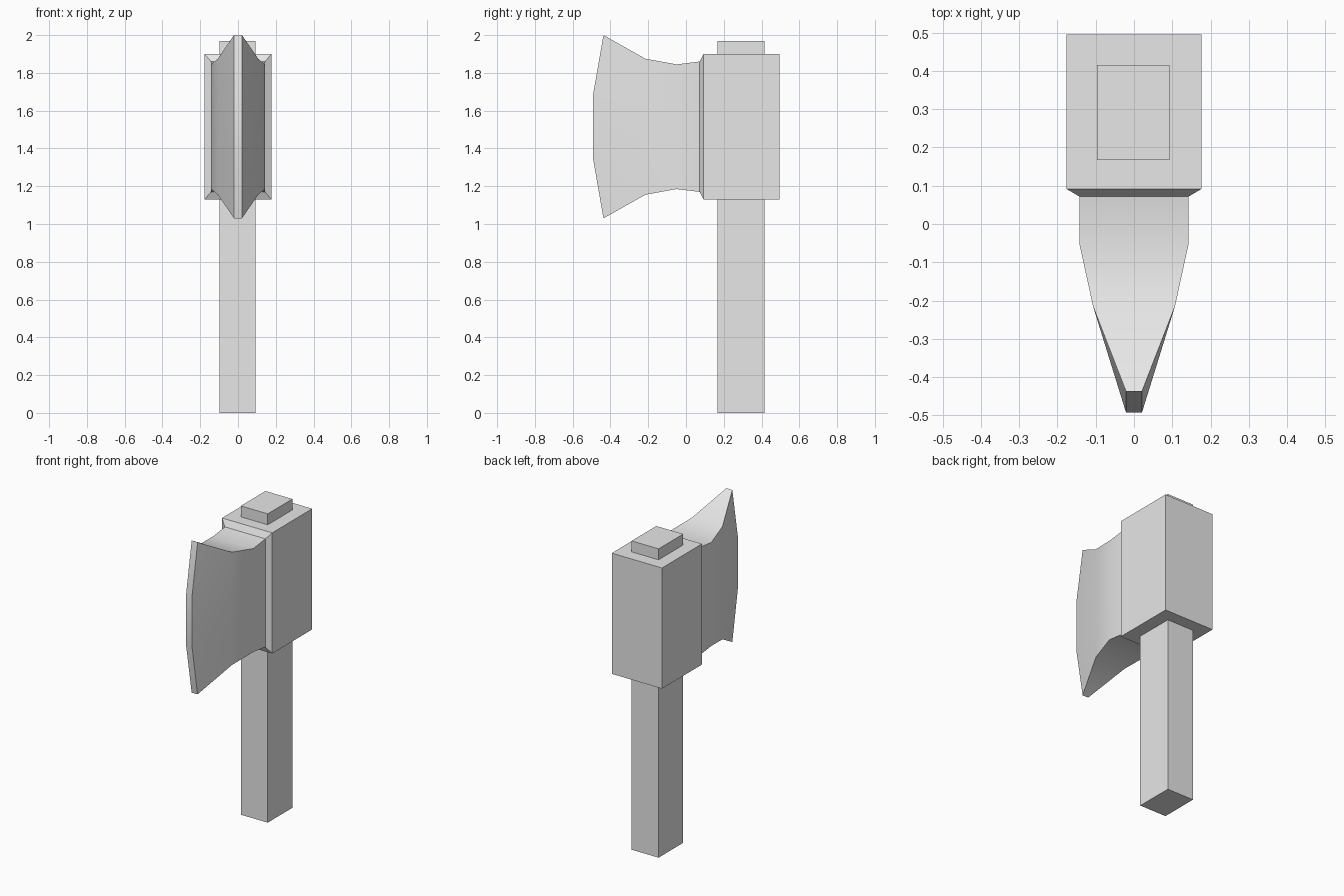
import bpy, bmesh, math

cube = bpy.data.objects.get("Cube")
if cube:
    bpy.data.objects.remove(cube, do_unlink=True)

# Single grey finish
grey = bpy.data.materials.new("plain_grey")
grey.use_nodes = True
colour = (0.8, 0.8, 0.8, 1)
grey.diffuse_color = colour
grey.node_tree.nodes["Principled BSDF"].inputs["Base Color"].default_value = colour


def loft(name, rings, smooth=False):
    """Join equal-length rings of points into a closed solid."""
    bm = bmesh.new()
    loops = [[bm.verts.new(p) for p in ring] for ring in rings]
    n = len(loops[0])
    for a, b in zip(loops, loops[1:]):
        for i in range(n):
            j = (i + 1) % n
            bm.faces.new((a[i], a[j], b[j], b[i]))
    # End caps made from strips between the two sides of the ring
    for ring in (loops[0], loops[-1]):
        for i in range(n // 2 - 1):
            bm.faces.new((ring[i], ring[i + 1], ring[n - 2 - i], ring[n - 1 - i]))
    bmesh.ops.recalc_face_normals(bm, faces=bm.faces)
    mesh = bpy.data.meshes.new(name)
    bm.to_mesh(mesh)
    bm.free()
    mesh.materials.append(grey)
    obj = bpy.data.objects.new(name, mesh)
    bpy.context.collection.objects.link(obj)
    if smooth:
        bpy.ops.object.select_all(action='DESELECT')
        obj.select_set(True)
        bpy.context.view_layer.objects.active = obj
        bpy.ops.object.shade_smooth_by_angle(angle=math.radians(30))
    return obj


MID = 1.515


def section(half_x, half_z, y, y_mid=None):
    """Upright section: right side going up, left side coming down."""
    y_mid = y if y_mid is None else y_mid
    inner = 0.35 * half_z
    side = [(y, -half_z), (y_mid, -inner), (y_mid, inner), (y, half_z)]
    right = [(-half_x, py, MID + pz) for py, pz in side]
    left = [(half_x, py, MID + pz) for py, pz in reversed(side)]
    return right + left


# Head block with a bevelled front rim
loft("head_block", [
    section(0.177, 0.385, 0.495),
    section(0.177, 0.385, 0.092),
    section(0.143, 0.345, 0.072),
])

# Flared blade narrowing to a blunt, bowed cutting edge
loft("blade", [
    section(0.143, 0.345, 0.072),
    section(0.143, 0.33, -0.05),
    section(0.107, 0.36, -0.215),
    section(0.021, 0.485, -0.437, -0.492),
], smooth=True)


# Square handle passing through the head
def rectangle(z):
    return [(-0.097, 0.167, z), (0.093, 0.167, z), (0.093, 0.415, z), (-0.097, 0.415, z)]


loft("handle", [rectangle(0), rectangle(1.97)])
